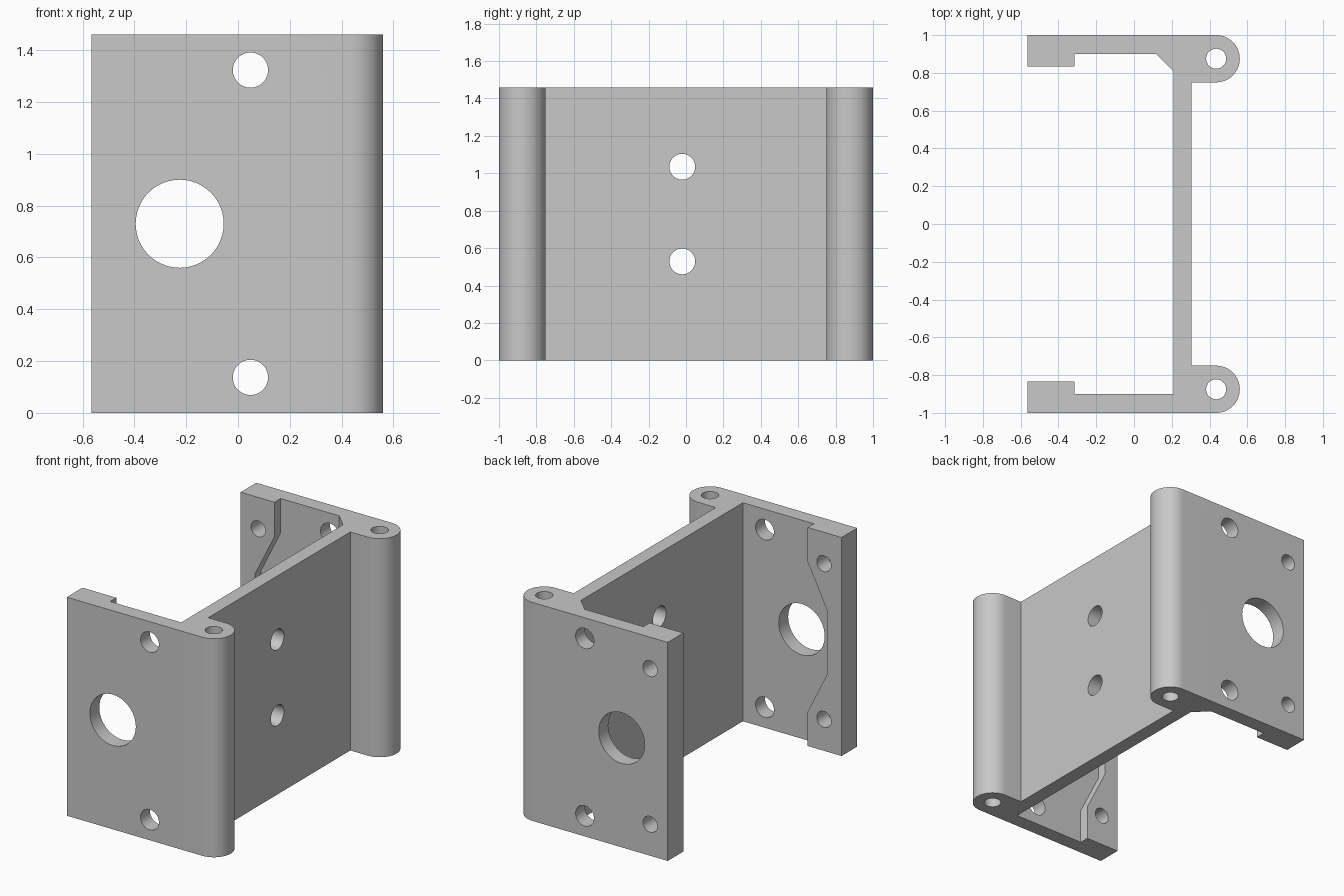
import bpy, bmesh
from math import pi, sin, cos
from mathutils import Matrix, Vector

if "Cube" in bpy.data.objects:
    bpy.data.objects.remove(bpy.data.objects["Cube"], do_unlink=True)

HEIGHT = 1.46
MID = HEIGHT / 2
END, WEB_IN, WEB_OUT = -0.565, 0.21, 0.305
PIN_X, PIN_Y, PIN_R = 0.435, 0.875, 0.125

grey = bpy.data.materials.new("plain grey")
grey.use_nodes = True
grey.diffuse_color = (0.58, 0.58, 0.58, 1)
grey.node_tree.nodes["Principled BSDF"].inputs["Base Color"].default_value = grey.diffuse_color


def link(name, bm):
    bmesh.ops.recalc_face_normals(bm, faces=bm.faces)
    mesh = bpy.data.meshes.new(name)
    bm.to_mesh(mesh)
    bm.free()
    mesh.materials.append(grey)
    obj = bpy.data.objects.new(name, mesh)
    bpy.context.collection.objects.link(obj)
    return obj


def prism(points, offset):
    bm = bmesh.new()
    face = bm.faces.new([bm.verts.new(p) for p in points])
    result = bmesh.ops.extrude_face_region(bm, geom=[face])
    moved = [v for v in result["geom"] if isinstance(v, bmesh.types.BMVert)]
    bmesh.ops.translate(bm, verts=moved, vec=offset)
    return bm


def cut(cutter):
    cutter.hide_render = True
    mod = bracket.modifiers.new(cutter.name, 'BOOLEAN')
    mod.operation = 'DIFFERENCE'
    mod.solver = 'EXACT'
    mod.object = cutter
    bpy.ops.object.modifier_apply(modifier=mod.name)
    bpy.data.objects.remove(cutter, do_unlink=True)


def drill(name, radius, start, end):
    start, end = Vector(start), Vector(end)
    axis = end - start
    bm = bmesh.new()
    turn = axis.to_track_quat('Z', 'Y').to_matrix().to_4x4()
    bmesh.ops.create_cone(bm, cap_ends=True, segments=48, radius1=radius, radius2=radius,
                          depth=axis.length, matrix=Matrix.Translation((start + end) / 2) @ turn)
    cut(link(name, bm))


# Bracket body: two arms joined by a web, each arm ending in a round pin boss
steps = 32
half = [(0.1, 0.835), (END, 0.835), (END, 1)]
half += [(PIN_X + PIN_R * sin(pi * i / steps), PIN_Y + PIN_R * cos(pi * i / steps))
         for i in range(steps + 1)]
half += [(WEB_OUT, PIN_Y - PIN_R)]
outline = half + [(x, -y) for x, y in reversed(half)]
bracket = link("bracket", prism([(x, y, 0) for x, y in outline], (0, 0, HEIGHT)))
bpy.context.view_layer.objects.active = bracket
bracket.select_set(True)

# Inner pocket: leaves waisted pads on the arm ends and one chamfered corner
upper = [(-0.46, 0.21), (-0.315, 0.5), (-0.315, 0.9), (WEB_IN, 0.9)]
edge = upper + [(x, -h) for x, h in reversed(upper)]
pocket = prism([(x, -0.9, MID + h) for x, h in edge], (0, 1.8, 0))
corner = [e for e in pocket.edges
          if all(abs(v.co.x - WEB_IN) < 0.001 and v.co.y > 0.8 for v in e.verts)]
bmesh.ops.bevel(pocket, geom=corner, offset=0.092, segments=1, affect='EDGES')
cut(link("pocket_cutter", pocket))

# Large opening and paired holes through the arms
drill("arm_opening", 0.17, (-0.225, -1.2, MID), (-0.225, 1.2, MID))
for side in (-1, 1):
    z = MID + side * 0.593
    drill("arm_hole", 0.068, (0.048, -1.2, z), (0.048, 1.2, z))
    # Pad holes: blind in the front arm, open in the back arm
    z = MID + side * 0.52
    drill("pad_hole", 0.053, (-0.435, -0.95, z), (-0.435, 1.2, z))
    # Web holes
    z = 0.782 + side * 0.253
    drill("web_hole", 0.069, (0, -0.02, z), (0.5, -0.02, z))
    # Pin bores
    y = side * PIN_Y
    drill("pin_bore", 0.053, (PIN_X, y, -0.2), (PIN_X, y, HEIGHT + 0.2))

bpy.ops.object.shade_smooth_by_angle(angle=pi / 6)
